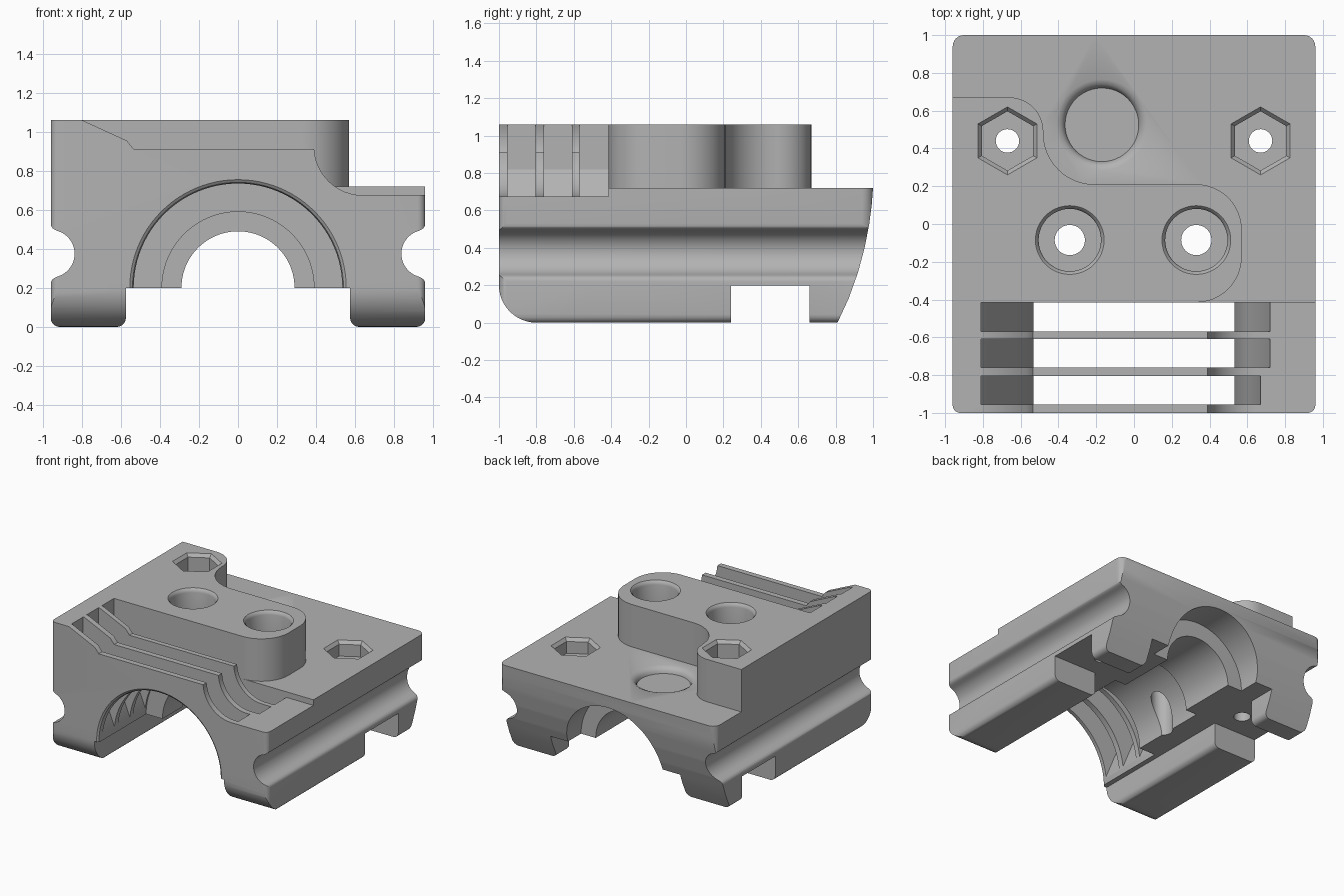
import bpy, bmesh, math
from mathutils import Vector

old = bpy.data.objects.get("Cube")
if old:
    bpy.data.objects.remove(old, do_unlink=True)

grey = bpy.data.materials.new("plain grey")
grey.use_nodes = True
grey.diffuse_color = (0.45, 0.45, 0.45, 1)
grey.node_tree.nodes["Principled BSDF"].inputs["Base Color"].default_value = grey.diffuse_color


def finish(bm, name):
    bmesh.ops.recalc_face_normals(bm, faces=bm.faces)
    mesh = bpy.data.meshes.new(name)
    bm.to_mesh(mesh)
    bm.free()
    mesh.materials.append(grey)
    ob = bpy.data.objects.new(name, mesh)
    bpy.context.collection.objects.link(ob)
    return ob


def skin(bm, rings):
    """Close a stack of equal rings into a solid."""
    n = len(rings[0])
    for a, b in zip(rings, rings[1:]):
        for i in range(n):
            j = (i + 1) % n
            bm.faces.new((a[i], a[j], b[j], b[i]))
    bm.faces.new(rings[0])
    bm.faces.new(rings[-1])


def prism(name, pts, axis, lo, hi):
    """Extrude a flat outline along one axis."""
    place = {"x": lambda p, t: (t, p[0], p[1]),
             "y": lambda p, t: (p[0], t, p[1]),
             "z": lambda p, t: (p[0], p[1], t)}[axis]
    bm = bmesh.new()
    skin(bm, [[bm.verts.new(place(p, t)) for p in pts] for t in (lo, hi)])
    return finish(bm, name)


def lathe(name, profile, center, axis="z", sides=48):
    """Stack of (radius, position) rings along z or y."""
    bm = bmesh.new()
    rings = []
    for r, t in profile:
        ring = []
        for i in range(sides):
            a = math.pi / 2 + math.tau * i / sides
            u, v = r * math.cos(a), r * math.sin(a)
            p = (u, v, t) if axis == "z" else (u, t, v)
            ring.append(bm.verts.new(Vector(center) + Vector(p)))
        rings.append(ring)
    skin(bm, rings)
    return finish(bm, name)


def arc(cx, cy, rx, a0, a1, n=12, ry=None):
    ry = ry or rx
    out = []
    for i in range(n + 1):
        a = math.radians(a0 + (a1 - a0) * i / n)
        out.append((cx + rx * math.cos(a), cy + ry * math.sin(a)))
    return out


def combine(target, tool, operation):
    mod = target.modifiers.new("cut", "BOOLEAN")
    mod.operation = operation
    mod.solver = "EXACT"
    mod.object = tool
    bpy.context.view_layer.objects.active = target
    bpy.ops.object.modifier_apply(modifier=mod.name)
    bpy.data.objects.remove(tool, do_unlink=True)


W, TOP, DECK, FLOOR, STEP = 0.96, 1.06, 0.72, 0.2, -0.415

# Cross-section with rails below and a round groove in each side
half = [(0.575, FLOOR)]
half += arc(0.62, 0.045, 0.045, 180, 270, 5)
half += arc(W - 0.045, 0.045, 0.045, 270, 360, 5)
half += arc(W - 0.035, 0.22, 0.035, 0, 70, 5)
half += arc(W, 0.375, 0.122, 252, 108, 20)
half += arc(W - 0.035, 0.53, 0.035, 290, 360, 5)
half += [(W, TOP)]
section = half + [(-x, z) for x, z in reversed(half)]
body = prism("carriage_body", section, "y", -1, 1)

# Side outline: rounded front foot, curved back
side = [(-1, TOP)] + arc(-0.8, 0.2, 0.2, 180, 270)
side += [(0.81, 0), (0.87, 0.13), (0.92, 0.27), (0.955, 0.4),
         (0.98, 0.53), (0.993, 0.63), (1, 0.72), (1, TOP)]
side = [(y, z + 0.1 if z == TOP else z) for y, z in side]
combine(body, prism("side_outline", side, "x", -1.2, 1.2), "INTERSECT")

# Plan outline with rounded corners
plan = []
for k, (sx, sy) in enumerate(((1, 1), (-1, 1), (-1, -1), (1, -1))):
    r = 0.06 if sy > 0 else 0.04
    plan += arc(sx * (W - r), sy * (1 - r), r, 90 * k, 90 * k + 90, 6)
combine(body, prism("plan_outline", plan, "z", -0.2, 1.3), "INTERSECT")

# Lower deck around the raised screw pad
deck = arc(0.33, -0.175, 0.24, -90, 0) + arc(0.33, -0.03, 0.24, 0, 90)
deck += arc(-0.21, 0.48, 0.27, 270, 180) + arc(-0.66, 0.49, 0.18, 0, 90)
deck += [(-1.2, 0.67), (-1.2, 1.2), (1.2, 1.2), (1.2, STEP)]
combine(body, prism("deck_cut", deck, "z", DECK, 1.3), "DIFFERENCE")

# Sloped front top over the ribs
front = [(-0.8, 1.2), (-0.8, TOP), (-0.57, 0.955), (-0.535, 0.912)]
front += arc(0.64, 0.925, 0.25, 183, 270, 12)
front += [(1.2, 0.675), (1.2, 1.2)]
combine(body, prism("front_cut", front, "y", -1.2, STEP), "DIFFERENCE")

# Stepped bore through the length
bore = [(0.555, -1.1), (0.555, -1), (0.541, -0.99), (0.535, -0.97), (0.535, -0.4),
        (0.39, -0.4), (0.39, 0.25), (0.29, 0.25), (0.29, 0.73), (0.42, 0.73), (0.42, 1.1)]
combine(body, lathe("bore_cut", bore, (0, 0, FLOOR), "y", 96), "DIFFERENCE")

# Three vent slots between the ribs
for y0, y1, right in ((-0.955, -0.805, 0.67), (-0.76, -0.61, 0.72), (-0.57, STEP, 0.72)):
    slot = [(-0.81, 1.2), (-0.81, 0.82), (-0.71, 0.66), (-0.62, 0.47), (-0.53, 0.25),
            (0.53, 0.25), (0.6, 0.45), (right, 0.66), (right, 1.2)]
    combine(body, prism("slot_cut", slot, "y", y0, y1), "DIFFERENCE")

# Cross channel through the rails
channel = [(0.24, -0.2), (0.66, -0.2), (0.66, FLOOR), (0.24, FLOOR)]
combine(body, prism("channel_cut", channel, "x", -1.2, 1.2), "DIFFERENCE")

# Counterbored screw holes in the pad
for x in (-0.34, 0.33):
    hole = [(0.08, 0.1), (0.08, 0.8), (0.165, 0.8), (0.165, 1.03),
            (0.17, 1.048), (0.182, TOP), (0.182, 1.2)]
    combine(body, lathe("screw_cut", hole, (x, -0.085, 0)), "DIFFERENCE")

# Hexagonal nut pockets with through holes
for x, top, depth in ((-0.67, TOP, 0.16), (0.67, DECK, 0.12)):
    pocket = [(0.157, top - depth), (0.157, top - 0.025), (0.18, top), (0.18, top + 0.2)]
    combine(body, lathe("nut_cut", pocket, (x, 0.44, 0), sides=6), "DIFFERENCE")
    shaft = [(0.062, -0.1), (0.062, top)]
    combine(body, lathe("shaft_cut", shaft, (x, 0.44, 0), sides=32), "DIFFERENCE")

# Shallow round dish in the deck
dish = [(0.195, 0.67), (0.2, 0.69), (0.215, 0.708), (0.24, DECK), (0.24, 0.8)]
combine(body, lathe("dish_cut", dish, (-0.17, 0.525, 0)), "DIFFERENCE")

for ob in bpy.context.selected_objects:
    ob.select_set(False)
body.select_set(True)
bpy.context.view_layer.objects.active = body
bpy.ops.object.shade_smooth_by_angle(angle=math.radians(32))
